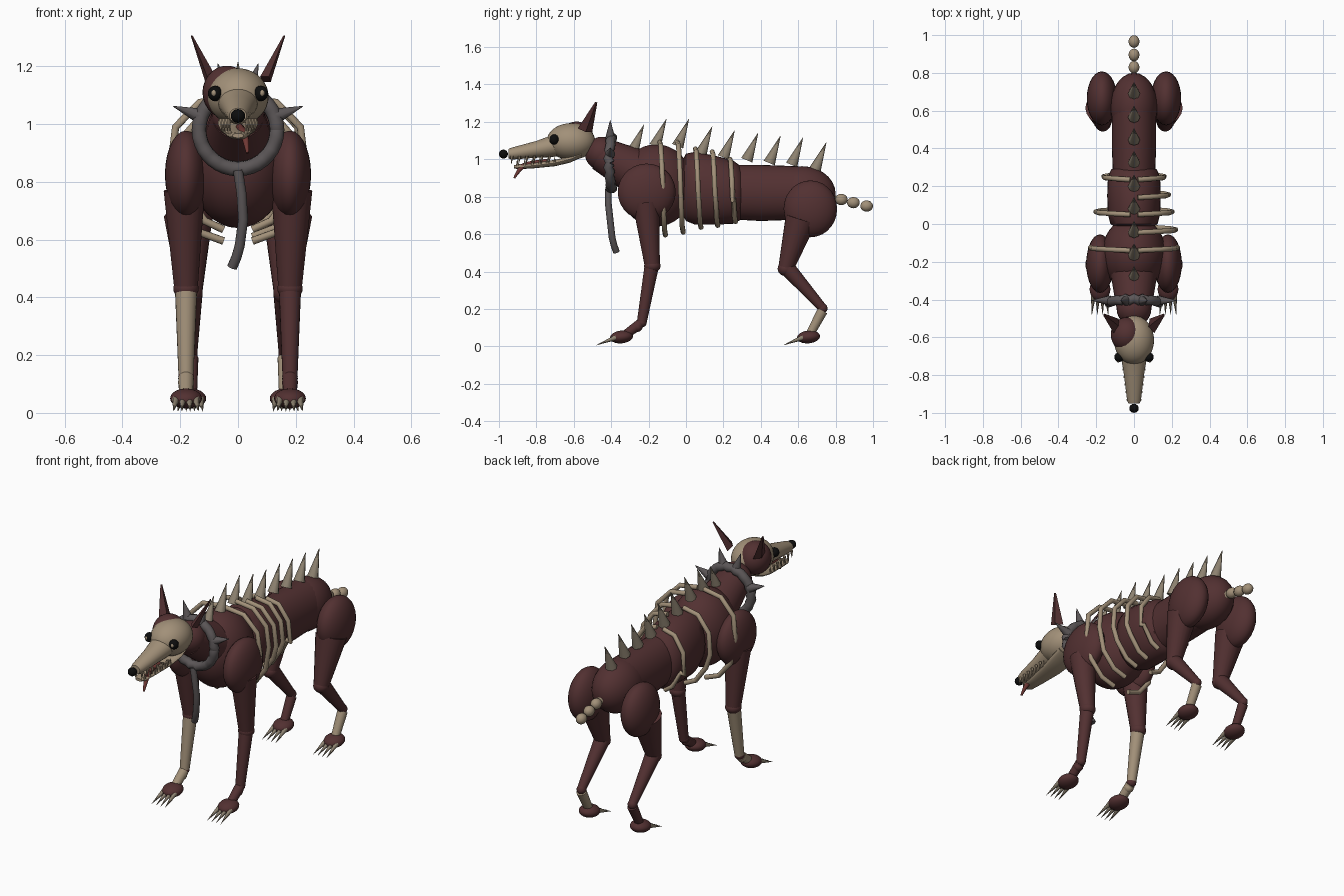
import bpy, bmesh, math
from mathutils import Vector, Matrix

old = bpy.data.objects.get("Cube")
if old:
    bpy.data.objects.remove(old, do_unlink=True)


def material(name, rgb):
    m = bpy.data.materials.new(name)
    m.use_nodes = True
    m.diffuse_color = (*rgb, 1)
    m.node_tree.nodes["Principled BSDF"].inputs["Base Color"].default_value = (*rgb, 1)
    return m


HIDE = material("dark red hide", (0.085, 0.03, 0.031))
BONE = material("bone", (0.36, 0.28, 0.19))
HORN = material("dull horn", (0.27, 0.225, 0.165))
ROPE = material("grey rope", (0.105, 0.093, 0.095))
BLACK = material("black", (0.004, 0.004, 0.004))
TONGUE = material("tongue red", (0.16, 0.04, 0.035))


def finish(name, bm, mat, smooth=True):
    bmesh.ops.recalc_face_normals(bm, faces=bm.faces)
    me = bpy.data.meshes.new(name)
    bm.to_mesh(me)
    bm.free()
    me.materials.append(mat)
    ob = bpy.data.objects.new(name, me)
    bpy.context.collection.objects.link(ob)
    if smooth:
        bpy.ops.object.select_all(action="DESELECT")
        ob.select_set(True)
        bpy.context.view_layer.objects.active = ob
        bpy.ops.object.shade_smooth_by_angle(angle=math.radians(45))
    return ob


def ball(name, center, radii, mat, pitch=0, segs=28):
    bm = bmesh.new()
    m = (Matrix.Translation(center) @ Matrix.Rotation(math.radians(pitch), 4, "X")
         @ Matrix.Diagonal((*radii, 1)))
    bmesh.ops.create_uvsphere(bm, u_segments=segs, v_segments=segs // 2, radius=1, matrix=m)
    return finish(name, bm, mat)


def limb(name, a, b, r1, r2, mat, segs=20):
    """Tapered cylinder or cone from point a to point b."""
    a, b = Vector(a), Vector(b)
    d = b - a
    bm = bmesh.new()
    m = Matrix.Translation((a + b) / 2) @ d.to_track_quat("Z", "Y").to_matrix().to_4x4()
    bmesh.ops.create_cone(bm, cap_ends=True, segments=segs, radius1=r1, radius2=r2,
                          depth=d.length, matrix=m)
    return finish(name, bm, mat)


def loft(name, rings, mat, segs=32):
    """Skin along y through ellipses given as (y, z, half width, half height)."""
    bm = bmesh.new()
    loops = []
    for y, z, w, h in rings:
        loops.append([bm.verts.new((w * math.cos(t), y, z + h * math.sin(t)))
                      for t in (math.tau * i / segs for i in range(segs))])
    for p, q in zip(loops, loops[1:]):
        for i in range(segs):
            j = (i + 1) % segs
            bm.faces.new((p[i], p[j], q[j], q[i]))
    bm.faces.new(loops[0])
    bm.faces.new(loops[-1])
    return finish(name, bm, mat)


def tube(name, points, radius, mat, taper=None, kind="POLY"):
    cu = bpy.data.curves.new(name, "CURVE")
    cu.dimensions = "3D"
    cu.bevel_depth = radius
    cu.bevel_resolution = 3
    cu.use_fill_caps = True
    sp = cu.splines.new(kind)
    sp.points.add(len(points) - 1)
    for i, p in enumerate(points):
        sp.points[i].co = (*p, 1)
        sp.points[i].radius = taper[i] if taper else 1
    if kind == "NURBS":
        sp.use_endpoint_u = True
        sp.order_u = 3
        sp.resolution_u = 6
    cu.materials.append(mat)
    ob = bpy.data.objects.new(name, cu)
    bpy.context.collection.objects.link(ob)
    bpy.ops.object.select_all(action="DESELECT")
    ob.select_set(True)
    bpy.context.view_layer.objects.active = ob
    bpy.ops.object.convert(target="MESH")
    bpy.ops.object.shade_smooth_by_angle(angle=math.radians(60))


# Trunk
ball("chest", (0, -0.16, 0.86), (0.17, 0.2, 0.22), HIDE, segs=36)
loft("ribcage", [(-0.03, 0.85, 0.08, 0.12), (0, 0.85, 0.125, 0.18), (0.05, 0.845, 0.138, 0.195),
                 (0.15, 0.835, 0.142, 0.185), (0.25, 0.825, 0.138, 0.17),
                 (0.29, 0.82, 0.12, 0.145), (0.31, 0.82, 0.07, 0.09)], HIDE)
loft("waist", [(0.22, 0.825, 0.11, 0.145), (0.4, 0.82, 0.117, 0.15), (0.62, 0.82, 0.118, 0.142)], HIDE)
ball("rump", (0, 0.62, 0.815), (0.125, 0.18, 0.148), HIDE)
limb("neck", (0, -0.26, 0.93), (0, -0.46, 1.03), 0.125, 0.09, HIDE, 28)
ball("throat", (0, -0.45, 1.03), (0.092, 0.09, 0.09), HIDE)

# Tail beads
for i, (y, z) in enumerate([(0.77, 0.795), (0.83, 0.785), (0.895, 0.768), (0.966, 0.75)]):
    ball(f"tail_bead_{i}", (0, y, z), (0.029, 0.034, 0.03), BONE, segs=18)

# Legs
for side, s in (("left", 1), ("right", -1)):
    fx, rx = 0.18 * s, 0.165 * s
    fore = BONE if s < 0 else HIDE
    hind = BONE if s > 0 else HIDE
    ball(f"{side}_shoulder", (0.18 * s, -0.21, 0.825), (0.073, 0.155, 0.152), HIDE)
    limb(f"{side}_upper_arm", (0.186 * s, -0.215, 0.77), (fx, -0.18, 0.43), 0.072, 0.041, HIDE)
    ball(f"{side}_elbow", (fx, -0.18, 0.43), (0.044, 0.044, 0.036), HIDE)
    limb(f"{side}_forearm", (fx, -0.185, 0.42), (fx, -0.237, 0.125), 0.038, 0.026, fore)
    ball(f"{side}_wrist", (fx, -0.237, 0.127), (0.027, 0.027, 0.025), HIDE)
    limb(f"{side}_front_pastern", (fx, -0.245, 0.12), (fx, -0.32, 0.065), 0.027, 0.024, fore)
    ball(f"{side}_front_pastern_end", (fx, -0.26, 0.105), (0.028, 0.028, 0.028), fore, segs=18)

    ball(f"{side}_haunch", (0.17 * s, 0.665, 0.735), (0.08, 0.143, 0.152), HIDE)
    limb(f"{side}_thigh", (0.172 * s, 0.615, 0.68), (rx, 0.535, 0.42), 0.085, 0.042, HIDE)
    ball(f"{side}_knee", (rx, 0.535, 0.415), (0.043, 0.045, 0.04), HIDE)
    limb(f"{side}_shin", (rx, 0.54, 0.42), (rx, 0.73, 0.205), 0.043, 0.024, HIDE)
    ball(f"{side}_hock", (rx, 0.73, 0.203), (0.026, 0.027, 0.027), HIDE, segs=18)
    limb(f"{side}_rear_pastern", (rx, 0.73, 0.19), (rx, 0.66, 0.06), 0.028, 0.023, hind)

    # Paws with fanned claws
    for end, x, y in (("front", fx, -0.345), ("rear", rx, 0.655)):
        ball(f"{side}_{end}_paw", (x, y, 0.05), (0.055, 0.062, 0.034), HIDE, 6)
        for k in range(4):
            o = (k - 1.5) * 0.023
            limb(f"{side}_{end}_claw_{k}", (x + o, y - 0.03, 0.047),
                 (x + 1.25 * o, y - 0.135, 0.006), 0.014, 0.0005, HORN, 8)

    # Rib bones, with two missing on the right
    for k, (y, w, top, low) in enumerate([(-0.14, 0.24, 1.09, 0.595), (-0.045, 0.23, 1.09, 0.61),
                                          (0.05, 0.21, 1.055, 0.635), (0.14, 0.19, 1.04, 0.645),
                                          (0.235, 0.17, 1.0, 0.665)]):
        if s > 0 or k % 2 == 0:
            shape = [(0.02, top), (0.55 * w, top - 0.015), (0.9 * w, top - 0.1),
                     (w * 0.96, top - 0.22), (w * 0.85, low + 0.12), (w * 0.55, low + 0.03), (0.05, low)]
            tube(f"{side}_rib_{k}", [(s * x, y + 0.03 * i / 6, z) for i, (x, z) in enumerate(shape)],
                 0.0135, BONE)

# Spine spikes
bases = [(-0.285, 1.04), (-0.165, 1.07), (-0.045, 1.07), (0.08, 1.03), (0.2, 1.01),
         (0.325, 0.995), (0.445, 0.98), (0.565, 0.97), (0.69, 0.945)]
for i, (y, z) in enumerate(bases):
    limb(f"spine_spike_{i}", (0, y, z), (0, y + 0.06, z + 0.145), 0.032, 0.001, HORN, 8)

# Collar, its spikes and the hanging rope
cy, cz, R = -0.405, 0.98, 0.135
ring = []
for i in range(37):
    t = math.tau * i / 36
    ring.append((R * math.cos(t), cy - 0.012 * math.cos(2 * t) * (i % 2), cz + R * math.sin(t)))
tube("collar", ring, 0.026, ROPE)
for i, deg in enumerate((20, 73, 107, 160)):
    c, n = math.cos(math.radians(deg)), math.sin(math.radians(deg))
    limb(f"collar_spike_{i}", (0.14 * c, cy, cz + 0.14 * n), (0.24 * c, cy, cz + 0.24 * n),
         0.027, 0.001, ROPE, 10)
tube("hanging_rope", [(0, -0.415, 0.84), (0.012, -0.415, 0.76), (0.018, -0.405, 0.67),
                      (0.006, -0.395, 0.58), (-0.005, -0.385, 0.54), (-0.02, -0.372, 0.505)],
     0.018, ROPE)

# Skull and snout
ball("skull", (0, -0.615, 1.095), (0.106, 0.13, 0.098), BONE, 0, 36)
loft("snout", [(-0.66, 1.085, 0.075, 0.065), (-0.72, 1.07, 0.066, 0.058), (-0.8, 1.053, 0.053, 0.045),
               (-0.93, 1.031, 0.037, 0.032), (-0.95, 1.03, 0.03, 0.025)], BONE, 24)
ball("skin_patch", (-0.038, -0.585, 1.11), (0.085, 0.092, 0.092), HIDE)
ball("nose", (0, -0.976, 1.028), (0.025, 0.024, 0.024), BLACK, segs=16)

# Lower jaw and tongue
loft("lower_jaw", [(-0.56, 1.025, 0.066, 0.016), (-0.62, 1.0, 0.07, 0.018), (-0.7, 0.98, 0.06, 0.017),
                   (-0.82, 0.966, 0.044, 0.015), (-0.9, 0.96, 0.034, 0.013),
                   (-0.92, 0.96, 0.02, 0.008)], BONE, 20)
tube("tongue", [(0.005, -0.74, 0.99), (0.015, -0.85, 0.978), (0.027, -0.89, 0.95), (0.033, -0.918, 0.9)],
     0.013, TONGUE, [1, 1.1, 1, 0.4], "NURBS")

for side, s in (("left", 1), ("right", -1)):
    # Eyes with a pale centre
    ball(f"{side}_eye", (0.079 * s, -0.705, 1.106), (0.026, 0.026, 0.027), BLACK, segs=18)
    ball(f"{side}_pupil", (0.083 * s, -0.723, 1.107), (0.010, 0.010, 0.012), BONE, segs=12)
    # Teeth
    for k in range(6):
        f = k / 5
        y, w = -0.93 + 0.2 * f, 0.031 + 0.026 * f
        limb(f"{side}_upper_tooth_{k}", (w * s, y, 1.018), (w * s, y - 0.004, 0.975), 0.009, 0.0005, BONE, 6)
        y2, w2 = y + 0.028, w - 0.003
        limb(f"{side}_lower_tooth_{k}", (w2 * s, y2, 0.965 + 0.012 * f), (w2 * s, y2, 1.005 + 0.012 * f),
             0.007, 0.0005, BONE, 6)
    # Ears: flattened four-sided tapers
    bm = bmesh.new()
    axis = Vector((0.065 * s, 0.06, 0.15))
    place = (Matrix.Translation((0.095 * s, -0.54, 1.155))
             @ Matrix.Translation(axis / 2)
             @ axis.to_track_quat("Z", "Y").to_matrix().to_4x4())
    bmesh.ops.create_cone(bm, cap_ends=True, segments=4, radius1=0.052, radius2=0.008,
                          depth=axis.length,
                          matrix=place @ Matrix.Rotation(-s * 0.5, 4, "Z") @ Matrix.Diagonal((0.8, 0.4, 1, 1)))
    finish(f"{side}_ear", bm, HIDE, smooth=False)
